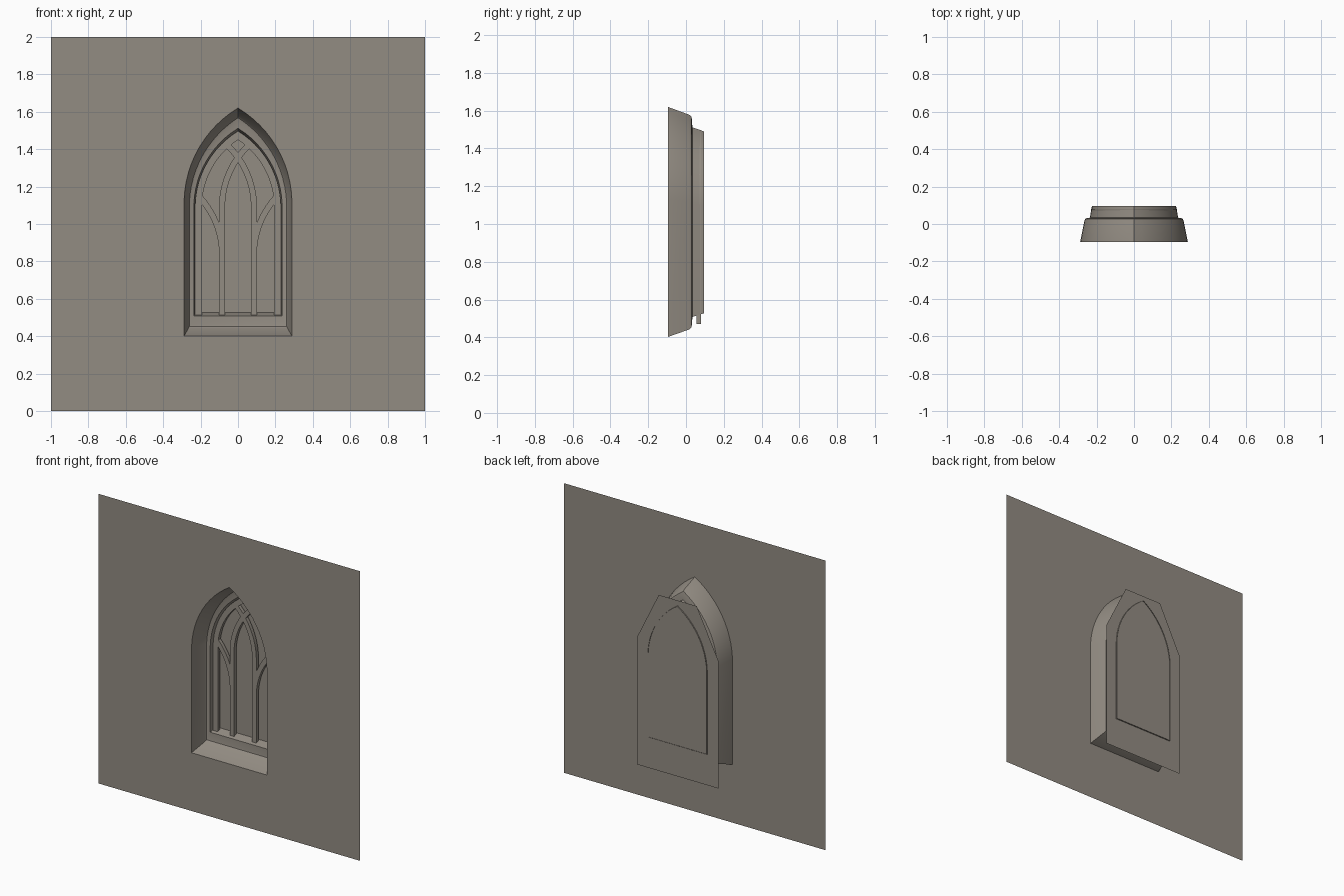
import bpy, bmesh, math
from mathutils import Vector

if "Cube" in bpy.data.objects:
    bpy.data.objects.remove(bpy.data.objects["Cube"])

stone = bpy.data.materials.new("warm_grey_stone")
stone.diffuse_color = (0.29, 0.262, 0.225, 1)
stone.use_nodes = True
stone.node_tree.nodes["Principled BSDF"].inputs["Base Color"].default_value = stone.diffuse_color


def finish(bm, name, smooth=False):
    me = bpy.data.meshes.new(name)
    bm.to_mesh(me)
    bm.free()
    me.materials.append(stone)
    ob = bpy.data.objects.new(name, me)
    bpy.context.collection.objects.link(ob)
    if smooth:
        bpy.ops.object.select_all(action='DESELECT')
        ob.select_set(True)
        bpy.context.view_layer.objects.active = ob
        bpy.ops.object.shade_smooth_by_angle(angle=math.radians(30))
    return ob


def half_arch(w, spring, apex, n=12):
    """Right half of a pointed arch, from springing line to apex."""
    h = apex - spring
    r = (w * w + h * h) / (2 * w)
    r *= 1.06                                  # slightly flatter curve
    p0, p1 = Vector((w, spring)), Vector((0, apex))
    d = p1 - p0
    mid = (p0 + p1) / 2
    c = mid + Vector((-d.y, d.x)).normalized() * math.sqrt(r * r - d.length_squared / 4)
    a0 = math.atan2(p0.y - c.y, p0.x - c.x)
    a1 = math.atan2(p1.y - c.y, p1.x - c.x)
    pts = [c + r * Vector((math.cos(a0 + (a1 - a0) * i / n),
                           math.sin(a0 + (a1 - a0) * i / n))) for i in range(n + 1)]
    return pts, c, r


def arch(w, bottom, spring, apex):
    """Closed pointed-arch outline, anticlockwise from the bottom left."""
    right = half_arch(w, spring, apex)[0]
    left = [Vector((-p.x, p.y)) for p in reversed(right[:-1])]
    return [Vector((-w, bottom)), Vector((w, bottom))] + right + left


def ring(bm, pts, y):
    return [bm.verts.new((p.x, y, p.y)) for p in pts]


# Flat wall with the arched opening
OPENING = (0.288, 0.402, 1.13, 1.62)
bm = bmesh.new()
for pts in ([Vector(p) for p in ((-1, 0), (1, 0), (1, 2), (-1, 2))], arch(*OPENING)):
    v = ring(bm, pts, -0.096)
    for i in range(len(v)):
        bm.edges.new((v[i], v[(i + 1) % len(v)]))
bmesh.ops.triangle_fill(bm, edges=bm.edges[:], use_beauty=True, normal=(0, -1, 0))
for f in bm.faces:
    f.normal_update()
    if f.normal.y > 0:
        f.normal_flip()
finish(bm, "wall")

# Splayed, stepped reveal lofted through arch outlines
bm = bmesh.new()
steps = [(-0.096, OPENING),
         (0.018, (0.265, 0.442, 1.115, 1.578)),
         (0.028, (0.260, 0.452, 1.11, 1.568)),
         (0.031, (0.252, 0.465, 1.11, 1.555)),
         (0.034, (0.236, 0.508, 1.105, 1.512)),
         (0.096, (0.225, 0.528, 1.10, 1.49))]
rings = [ring(bm, arch(*s), y) for y, s in steps]
for a, b in zip(rings, rings[1:]):
    n = len(a)
    for i in range(n):
        j = (i + 1) % n
        bm.faces.new((a[i], a[j], b[j], b[i]))
finish(bm, "window_reveal", True)

# Glazing panel behind the tracery
bm = bmesh.new()
panel = [(-0.31, 0.313), (0.31, 0.313), (0.31, 1.195),
         (0.145, 1.528), (-0.145, 1.528), (-0.31, 1.195)]
bm.faces.new([bm.verts.new((x, 0.09, z)) for x, z in panel])
finish(bm, "window_pane")

Y0, Y1 = 0.055, 0.08


def ribbon(name, side_a, side_b):
    """Solid bar between two matching edge lines."""
    bm = bmesh.new()
    rows = []
    for a, b in zip(side_a, side_b):
        rows.append([bm.verts.new((p.x, y, p.y)) for p, y in
                     ((a, Y0), (b, Y0), (b, Y1), (a, Y1))])
    for r, s in zip(rows, rows[1:]):
        for i in range(4):
            j = (i + 1) % 4
            bm.faces.new((r[i], r[j], s[j], s[i]))
    bm.faces.new(rows[0])
    bm.faces.new(rows[-1])
    bmesh.ops.recalc_face_normals(bm, faces=bm.faces[:])
    return finish(bm, name, True)


def bar(name, path, width):
    a, b = [], []
    for i, p in enumerate(path):
        t = (path[min(i + 1, len(path) - 1)] - path[max(i - 1, 0)]).normalized()
        o = Vector((-t.y, t.x)) * width / 2
        a.append(p + o)
        b.append(p - o)
    return ribbon(name, a, b)


# Arched outer frame, open at the bottom
def open_arch(w, spring, apex):
    p = arch(w, 0.47, spring, apex)
    return p[1:] + p[:1]


ribbon("tracery_frame", open_arch(0.229, 1.105, 1.497), open_arch(0.193, 1.105, 1.45))

# Mullions that branch into intersecting arcs, mirrored left and right
curve, centre, radius = half_arch(0.211, 1.105, 1.475, 40)
MX = 0.085
for side, sx in (("left", -1), ("right", 1)):
    # long arc crossing to the opposite side of the frame
    long_arm = [Vector((MX, 0.47)), Vector((MX, 0.9))]
    for p in curve:
        q = Vector((p.x - 0.211 + MX, p.y))
        if q.x < 0 and (Vector((-q.x, q.y)) - centre).length > radius:
            break
        long_arm.append(q)
    bar(side + "_mullion", [Vector((p.x * sx, p.y)) for p in long_arm], 0.032)
    # short arc springing outward to the nearer side of the frame
    short_arm = []
    for p in curve:
        q = Vector((MX + 0.211 - p.x, p.y - 1.105 + 0.85))
        if q.x > 0.208:
            break
        short_arm.append(q)
    bar(side + "_side_arch", [Vector((p.x * sx, p.y)) for p in short_arm], 0.032)
